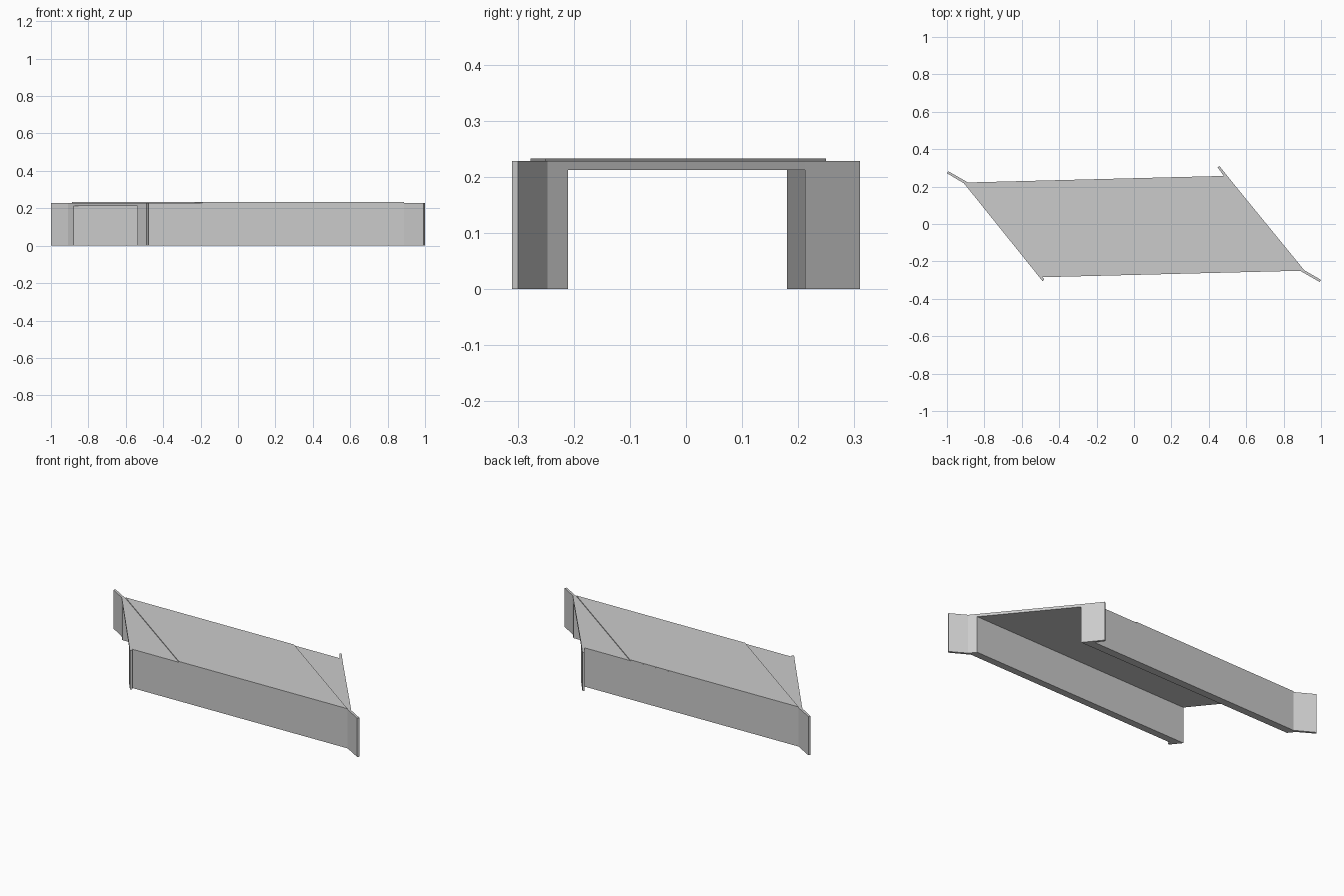
import bpy, bmesh

if "Cube" in bpy.data.objects:
    bpy.data.objects.remove(bpy.data.objects["Cube"])

H_SOFFIT, H_DECK, H_ROAD = 0.212, 0.228, 0.233


def prism(name, plan, z0, z1):
    """Extrude a plan outline from z0 up to z1."""
    bm = bmesh.new()
    base = bm.faces.new([bm.verts.new((x, y, z0)) for x, y in plan])
    top = bmesh.ops.extrude_face_region(bm, geom=[base], use_keep_orig=True)["geom"]
    verts = [g for g in top if isinstance(g, bmesh.types.BMVert)]
    bmesh.ops.translate(bm, verts=verts, vec=(0, 0, z1 - z0))
    bmesh.ops.recalc_face_normals(bm, faces=bm.faces)
    mesh = bpy.data.meshes.new(name)
    bm.to_mesh(mesh)
    bm.free()
    obj = bpy.data.objects.new(name, mesh)
    bpy.context.collection.objects.link(obj)
    return obj


# Inner corners of the abutments, where the deck slab spans
front_inner = [(-0.538, -0.244), (0.88, -0.21)]
back_inner = [(0.535, 0.212), (-0.879, 0.18)]

# Front abutment with a short wing on the left and a long wing on the right
prism("front_abutment", [
    front_inner[0], (-0.489, -0.306), (-0.479, -0.297), (-0.489, -0.2845),
    (0.888, -0.25), (0.993, -0.31), (1.0, -0.299), (0.91, -0.247),
    front_inner[1]], 0, H_DECK)

# Back abutment with wings at both ends
prism("back_abutment", [
    back_inner[0], (0.499, 0.257), (0.457, 0.31), (0.447, 0.303), (0.48, 0.257),
    (-0.888, 0.222), (-0.993, 0.282), (-1.0, 0.271), (-0.91, 0.218),
    back_inner[1]], 0, H_DECK)

# Skewed deck slab between the abutments
prism("deck_slab", front_inner + back_inner, H_SOFFIT, H_DECK)

# Thin raised road surface, skewed further than the deck
prism("road_surface", [(-0.19, -0.277), (0.888, -0.25), (0.19, 0.2495), (-0.888, 0.222)],
      H_DECK, H_ROAD)
